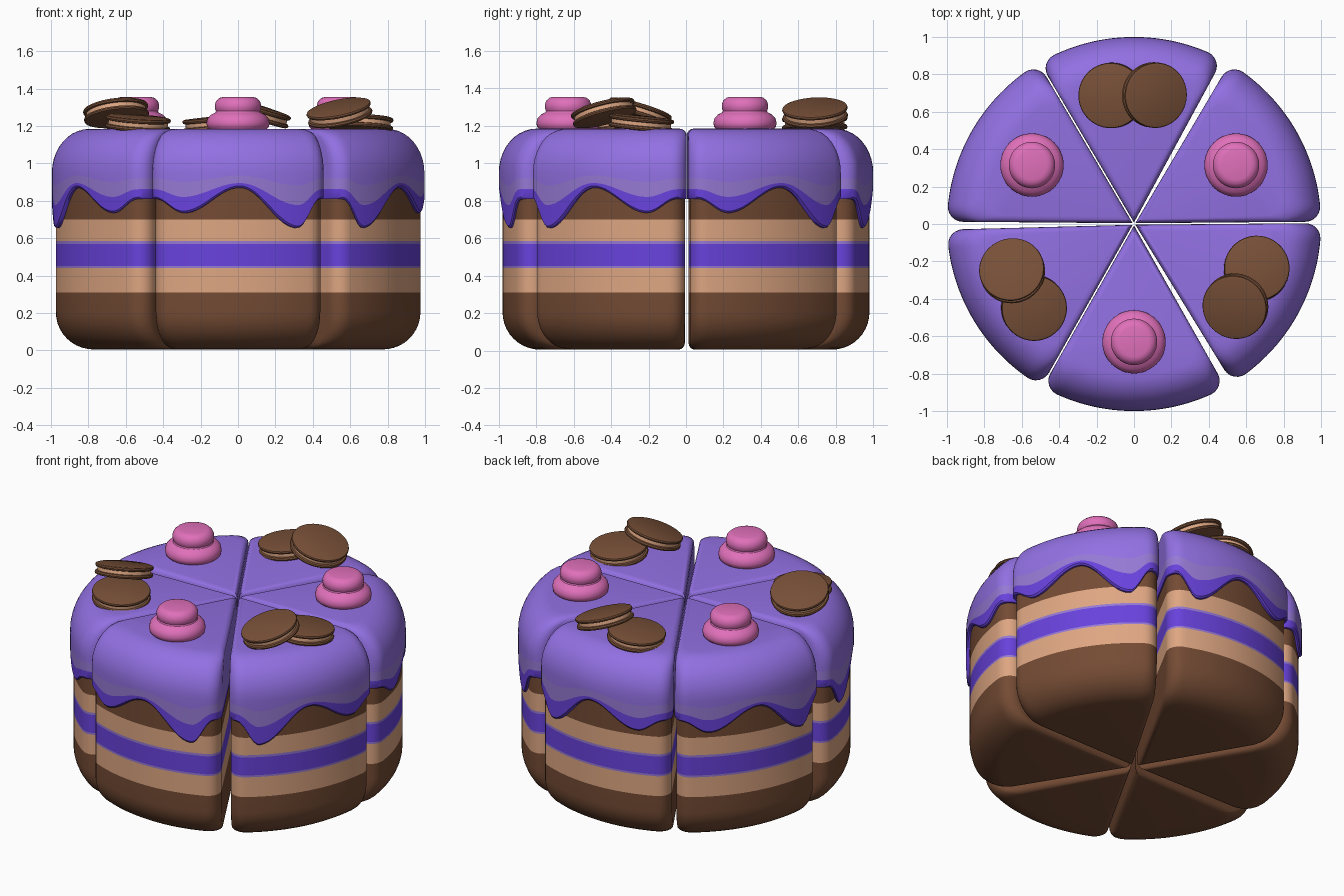
import bpy
from math import sin, cos, asin, sqrt, pi, radians, atan2
from mathutils import Matrix, Vector

if "Cube" in bpy.data.objects:
    bpy.data.objects.remove(bpy.data.objects["Cube"])


def material(name, *srgb):
    """Flat colour given as 0-255 display values, stored linear."""
    lin = [((c / 255 + 0.055) / 1.055) ** 2.4 for c in srgb] + [1.0]
    m = bpy.data.materials.new(name)
    m.use_nodes = True
    m.diffuse_color = lin
    m.node_tree.nodes["Principled BSDF"].inputs["Base Color"].default_value = lin
    return m


ICING = material("light_purple_icing", 146, 112, 226)
GLAZE = material("pale_purple_glaze", 150, 121, 212)
DRIP = material("deep_purple", 104, 66, 220)
SPONGE = material("tan_sponge", 222, 166, 130)
CHOCOLATE = material("chocolate_sponge", 116, 75, 52)
CREAM = material("pink_cream", 224, 112, 186)
BISCUIT = material("brown_biscuit", 120, 80, 56)


def loft(name, rings, bands, matrix, bottom=True):
    """Skin closed rings from bottom to top; bands holds one material per gap."""
    mats = list(dict.fromkeys(bands))
    n = len(rings[0])
    faces, index = [], []
    for i, mat in enumerate(bands):
        for j in range(n):
            k = (j + 1) % n
            faces.append((i * n + j, i * n + k, (i + 1) * n + k, (i + 1) * n + j))
            index.append(mats.index(mat))
    top = (len(rings) - 1) * n
    faces.append(range(top, top + n))
    index.append(mats.index(bands[-1]))
    if bottom:
        faces.append(range(n - 1, -1, -1))
        index.append(mats.index(bands[0]))
    mesh = bpy.data.meshes.new(name)
    mesh.from_pydata([p for r in rings for p in r], [], [tuple(f) for f in faces])
    for m in mats:
        mesh.materials.append(m)
    mesh.polygons.foreach_set("material_index", index)
    obj = bpy.data.objects.new(name, mesh)
    bpy.context.collection.objects.link(obj)
    obj.matrix_world = matrix
    bpy.ops.object.select_all(action="DESELECT")
    obj.select_set(True)
    bpy.context.view_layer.objects.active = obj
    bpy.ops.object.shade_smooth_by_angle(angle=radians(35))
    return obj


def lathe(name, profile, bands, matrix, segments=48):
    turn = [2 * pi * k / segments for k in range(segments)]
    rings = [[(r * cos(a), r * sin(a), z) for a in turn] for r, z in profile]
    return loft(name, rings, bands, matrix)


HALF = radians(29.5)
CORNER = 0.08


def wedge(radius, inset, fillet=6, arc=40):
    """Plan of a slice pointing along +x, with rounded outer corners."""
    r = radius - CORNER
    a = asin((inset + CORNER) / r)
    cx, cy = r * cos(a - HALF), r * sin(a - HALF)
    right = []
    for k in range(fillet + 1):
        t = -HALF - pi / 2 + (a + pi / 2) * k / fillet
        right.append((cx + CORNER * cos(t), cy + CORNER * sin(t)))
    span = HALF - a
    rim = [-span + 2 * span * k / arc for k in range(1, arc)]
    return ([(inset / sin(HALF), 0)] + right
            + [(radius * cos(t), radius * sin(t)) for t in rim]
            + [(x, -y) for x, y in reversed(right)])


# Height of the icing's dripping hem across a slice
HEM = [(0, 0.81), (0.05, 0.81), (0.21, 0.735), (0.51, 0.87),
       (0.82, 0.655), (0.95, 0.81), (1, 0.81)]


def hem(t):
    for (t0, z0), (t1, z1) in zip(HEM, HEM[1:]):
        if t <= t1:
            return z0 + (z1 - z0) * (1 - cos(pi * (t - t0) / (t1 - t0))) / 2
    return HEM[-1][1]


def edge_inset(base, depth, size=0.035):
    """Extra side inset for the small bevel near a top or bottom face."""
    d = max(0, size - depth)
    return base + size - sqrt(max(0, size * size - d * d))


STEPS = [pi / 2 * k / 10 for k in range(11)]


def cake_body(name, matrix):
    floor = 0.005
    levels = [(floor + 0.2 * (1 - cos(a)), 0.78 + 0.2 * sin(a)) for a in STEPS]
    bands = [CHOCOLATE] * 10
    layers = [(0.31, CHOCOLATE), (0.44, SPONGE), (0.452, GLAZE), (0.57, DRIP),
              (0.585, GLAZE), (0.70, SPONGE), (1.0, CHOCOLATE)]
    for z, mat in layers:
        levels.append((z, 0.98))
        bands.append(mat)
    rings = [[(x, y, z) for x, y in wedge(r, edge_inset(0.013, z - floor))]
             for z, r in levels]
    loft(name, rings, bands, matrix)


def icing_cap(name, matrix, flip):
    top, side = 1.185, 0.004
    plan = wedge(1.0, side)
    heights = []
    for i, (x, y) in enumerate(plan):
        t = min(1, max(0, (atan2(y, x) / HALF + 1) / 2))
        heights.append(HEM[0][1] if i == 0 else hem(1 - t if flip else t))
    # Hem lip, drip and glaze follow the wave with less and less swing
    waves = [(0.97, 0.016, 0.87, 1), (0.992, 0.006, 0.87, 1), (1, side, 0.88, 1),
             (1, side, 0.895, 0.55), (1, side, 0.935, 0.25)]
    rings = [[(x, y, base + swing * (h - 0.87))
              for (x, y), h in zip(wedge(r, s), heights)]
             for r, s, base, swing in waves]
    # Rounded shoulder up to the flat top
    for a in STEPS:
        z = top - 0.235 * (1 - sin(a))
        r = 0.8 + 0.2 * cos(a)
        rings.append([(x, y, z) for x, y in wedge(r, edge_inset(side, top - z))])
    loft(name, rings, [DRIP] * 3 + [GLAZE] + [ICING] * 11, matrix)


# Piped cream: wide lower coil, narrower upper coil
SWIRL = [(0.15, 0), (0.165, 0.015), (0.169, 0.035), (0.163, 0.06), (0.145, 0.08),
         (0.122, 0.092), (0.118, 0.1), (0.124, 0.115), (0.124, 0.135),
         (0.116, 0.155), (0.1, 0.17), (0.08, 0.175)]

# Sandwich biscuit: two rounded discs around a filling
COOKIE = [(0.162, -0.034), (0.172, -0.03), (0.175, -0.022), (0.171, -0.013),
          (0.16, -0.01), (0.16, 0.01), (0.171, 0.013), (0.175, 0.022),
          (0.172, 0.03), (0.162, 0.034)]
COOKIE_BANDS = [BISCUIT] * 4 + [SPONGE] + [BISCUIT] * 4


def cookie(name, angle, height, tilt):
    """Tilt is about the radial axis; positive lifts the anticlockwise side."""
    place = (Matrix.Rotation(radians(angle), 4, "Z")
             @ Matrix.Translation(Vector((0.698, 0, height)))
             @ Matrix.Rotation(radians(tilt), 4, "X"))
    lathe(name, COOKIE, COOKIE_BANDS, place)


# Three pairs of mirrored slices
for i, place in enumerate(("right", "left", "front")):
    turn = 120 * i
    for kind, angle, flip in (("cream", 30, False), ("cookie", -29, True)):
        matrix = Matrix.Rotation(radians(turn + angle), 4, "Z")
        cake_body(f"{kind}_slice_body_{place}", matrix)
        icing_cap(f"{kind}_slice_icing_{place}", matrix, flip)
    spot = Matrix.Rotation(radians(turn + 31 - 1), 4, "Z") @ Vector((0.63, 0, 1.18))
    lathe(f"cream_swirl_{place}", SWIRL, [CREAM] * 11, Matrix.Translation(spot))
    cookie(f"upper_cookie_{place}", turn - 39, 1.27, 18)
    cookie(f"lower_cookie_{place}", turn - 20, 1.215, -6)
